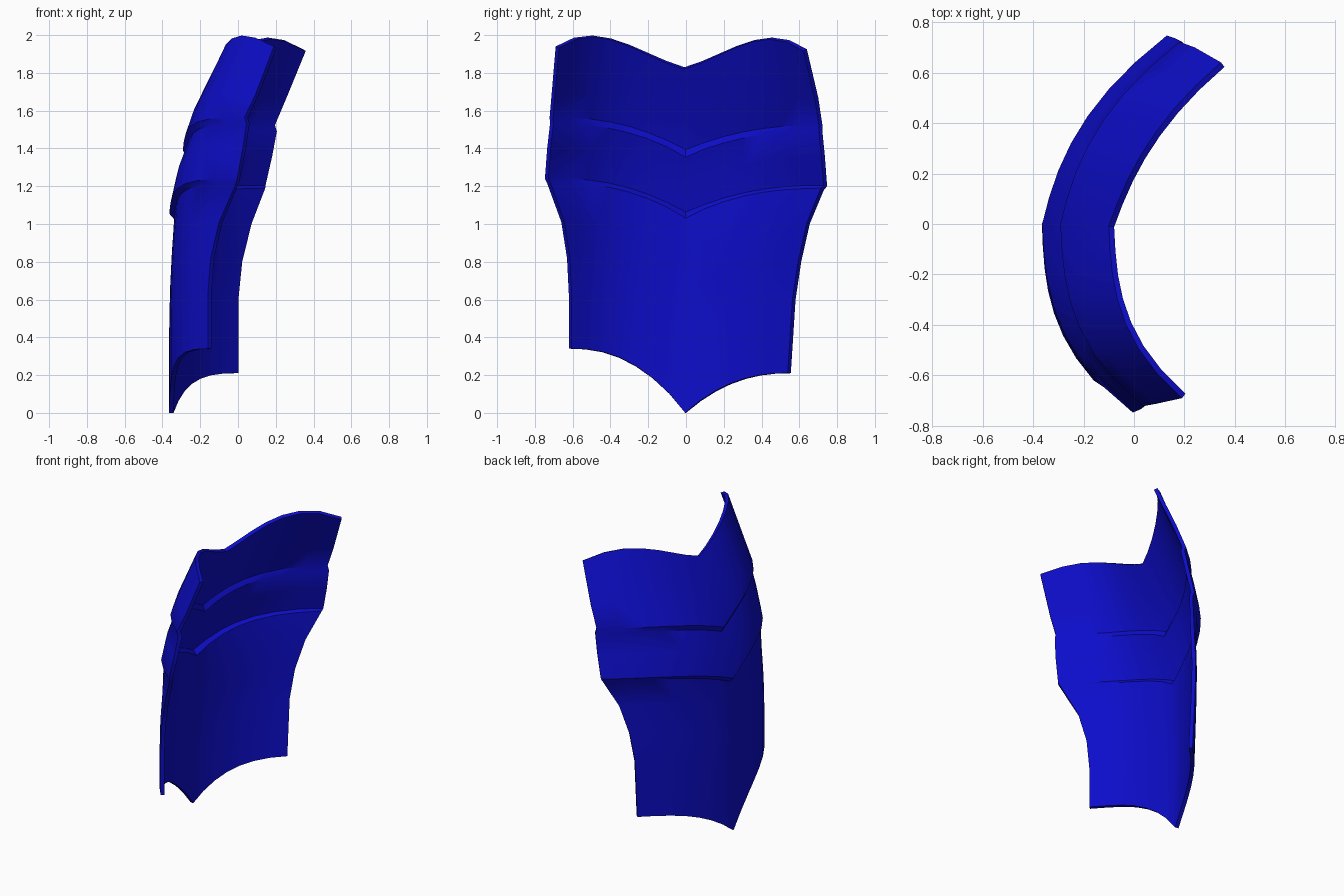
import bpy, bmesh, math

if "Cube" in bpy.data.objects:
    bpy.data.objects.remove(bpy.data.objects["Cube"])

# Horizontal rows of the shell's outer face, bottom to top:
# crease x, z | front edge x, y, z | back edge x, y, z
ROWS = [
    (-.365, 0.0,   -.16, -.62, .34,    -.015, .555, .21),
    (-.365, .40,   -.16, -.62, .62,    -.015, .58, .60),
    (-.36, .65,    -.145, -.63, .82,   .005, .61, .80),
    (-.35, .85,    -.10, -.66, 1.01,   .055, .655, 1.0),
    (-.338, 1.025, -.01, -.735, 1.215, .13, .73, 1.18),
    (-.364, 1.055, -.005, -.747, 1.24, .13, .747, 1.20),   # lower ridge
    (-.33, 1.20,   .025, -.735, 1.40,  .165, .735, 1.36),
    (-.275, 1.355, .045, -.72, 1.53,   .19, .722, 1.49),
    (-.292, 1.39,  .035, -.722, 1.565, .18, .722, 1.525),  # upper ridge
    (-.25, 1.52,   .09, -.712, 1.68,   .24, .70, 1.67),
    (-.10, 1.83,   .19, -.69, 1.94,    .345, .64, 1.925),  # top rim
]
TOP_BLEND = {9: .3, 10: 1.0}   # how far each row takes on the scalloped rim shape
N = 7                          # segments on each side of the crease


def row_point(i, s):
    """Point on row i; s runs -1 (front edge) .. 0 (crease) .. 1 (back edge)."""
    cx, cz, *ends = ROWS[i]
    ex, ey, ez = ends[:3] if s < 0 else ends[3:]
    u, t = abs(s), TOP_BLEND.get(i, 0)
    if s < 0:
        fx = .1 * u + .9 * u ** 2.9
    else:
        a = .36 if 4 <= i <= 8 else .52
        fx = a * u + (1 - a) * u ** 2.5
    fz = (1 - t) * (1 - (1 - u) ** 2.3) + t * u
    z = cz + (ez - cz) * fz + t * u * (1 - u) * (.08 + .5 * u)
    cy = -.008 * t
    return (cx + (ex - cx) * fx, cy + (ey - cy) * u, z)


# Curved shell surface
bm = bmesh.new()
grid = [[bm.verts.new(row_point(i, j / N)) for j in range(-N, N + 1)]
        for i in range(len(ROWS))]
for lo, hi in zip(grid, grid[1:]):
    for j in range(2 * N):
        bm.faces.new((lo[j], hi[j], hi[j + 1], lo[j + 1]))
mesh = bpy.data.meshes.new("curved_plate")
bm.to_mesh(mesh)
bm.free()
plate = bpy.data.objects.new("curved_plate", mesh)
bpy.context.collection.objects.link(plate)

# Blue finish
blue = bpy.data.materials.new("deep_blue")
blue.diffuse_color = (.004, .004, .6, 1)
blue.use_nodes = True
blue.node_tree.nodes["Principled BSDF"].inputs["Base Color"].default_value = blue.diffuse_color
mesh.materials.append(blue)

# Plate thickness, toward the hollow side
solid = plate.modifiers.new("thickness", 'SOLIDIFY')
solid.thickness = .024
solid.offset = -1
bpy.context.view_layer.objects.active = plate
plate.select_set(True)
bpy.ops.object.modifier_apply(modifier=solid.name)
bpy.ops.object.shade_smooth_by_angle(angle=math.radians(35))
